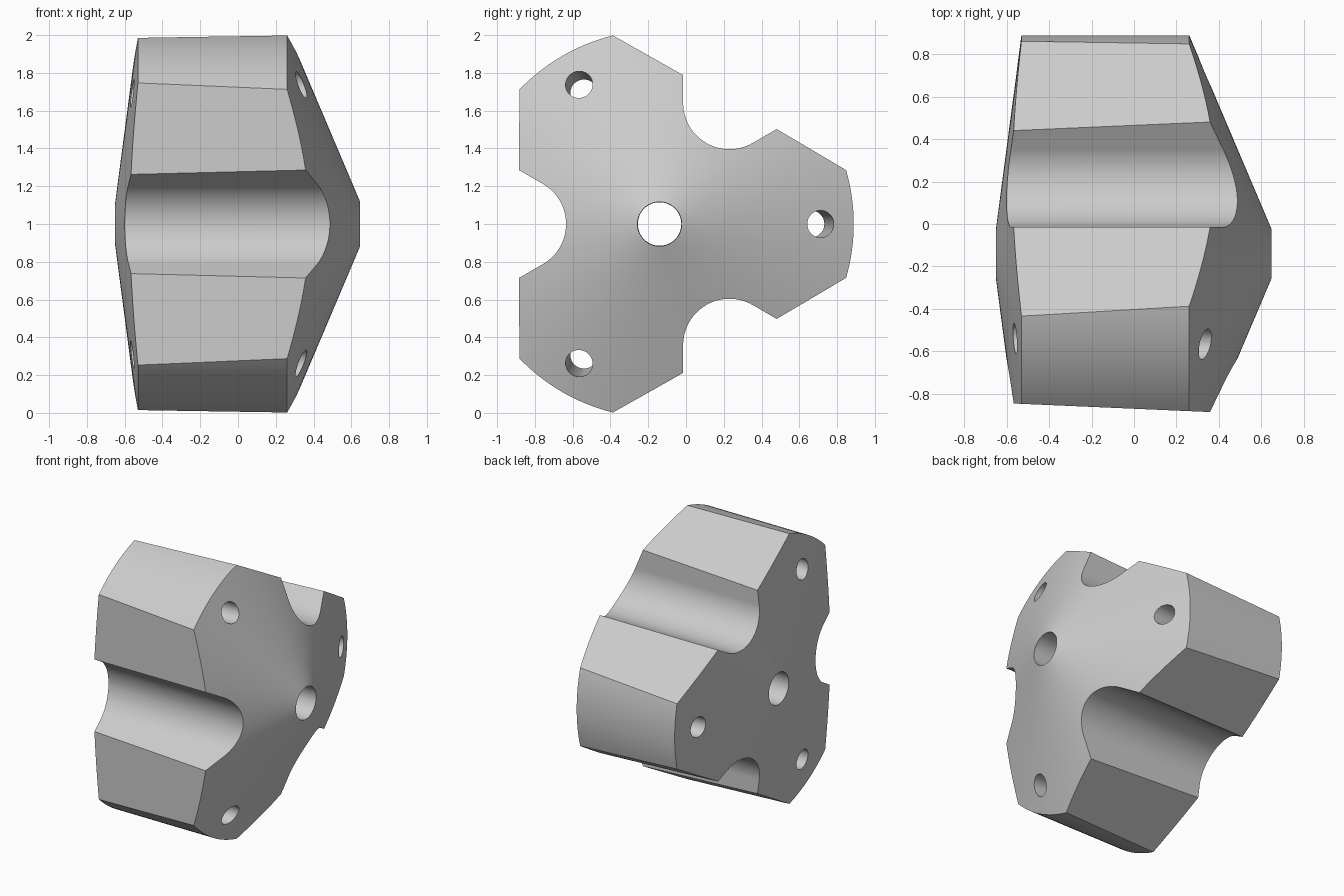
import bpy, bmesh
from math import sin, cos, pi, radians
from mathutils import Vector

if "Cube" in bpy.data.objects:
    bpy.data.objects.remove(bpy.data.objects["Cube"])

AXIS = Vector((0, -0.14, 1.0))   # the part's long axis runs along x through here


def loft(name, rings, closed=False):
    """Skin rings of points; cap the ends, or join last ring to first."""
    bm = bmesh.new()
    rows = [[bm.verts.new(p) for p in ring] for ring in rings]
    n = len(rows[0])
    pairs = list(zip(rows, rows[1:])) + ([(rows[-1], rows[0])] if closed else [])
    for a, b in pairs:
        for i in range(n):
            j = (i + 1) % n
            bm.faces.new((a[i], a[j], b[j], b[i]))
    if not closed:
        bm.faces.new(rows[0])
        bm.faces.new(rows[-1])
    bmesh.ops.recalc_face_normals(bm, faces=bm.faces)
    mesh = bpy.data.meshes.new(name)
    bm.to_mesh(mesh)
    bm.free()
    obj = bpy.data.objects.new(name, mesh)
    bpy.context.collection.objects.link(obj)
    return obj


def place(x, u, v, angle):
    """u points outward from the axis at the given angle, v across it."""
    return AXIS + Vector((x, u * cos(angle) - v * sin(angle),
                          u * sin(angle) + v * cos(angle)))


def circle(r, n, u=0):
    return [(u + r * cos(2 * pi * i / n), r * sin(2 * pi * i / n)) for i in range(n)]


# Double-cone body turned around the axis, with a central bore
profile = [(0.647, 0.117), (0.26, 1.028), (-0.53, 1.028), (-0.65, 0.115)]
body = loft("three_lobed_body",
            [[place(x, u, v, 0) for u, v in circle(r, 180)] for x, r in profile],
            closed=True)

# Groove section: round bottom with walls flaring out tangentially
GC, GR = 0.74, 0.245
arc = [radians(120 + 120 * i / 32) for i in range(33)]
groove = [(GC + GR * cos(a), GR * sin(a)) for a in arc]
flare_u = 1.4
flare_v = GR * sin(radians(60)) + (flare_u - GC + GR / 2) * 0.577
groove += [(flare_u, -flare_v), (flare_u, flare_v)]


def flat(d):
    return [(d, -1.2), (1.6, -1.2), (1.6, 1.2), (d, 1.2)]


# Cutters: drafted flat and groove between lobes, slanted hole through each lobe
cutters = []
for k in range(3):
    lobe = radians(120 * k)
    gap = lobe + radians(60)
    for name, back, front, angle in (
            ("flat_cutter", flat(0.686), flat(0.773), gap),
            ("groove_cutter", groove, groove, gap),
            ("hole_cutter", circle(0.072, 48, 0.774), circle(0.072, 48, 0.891), lobe)):
        cutters.append(loft(name, [[place(-1, u, v, angle) for u, v in back],
                                   [place(1, u, v, angle) for u, v in front]]))

for cutter in cutters:
    cutter.hide_render = True
    mod = body.modifiers.new(cutter.name, "BOOLEAN")
    mod.operation = "DIFFERENCE"
    mod.solver = "EXACT"
    mod.object = cutter

# Bake the cuts and drop the cutters
deps = bpy.context.evaluated_depsgraph_get()
result = bpy.data.meshes.new_from_object(body.evaluated_get(deps))
body.modifiers.clear()
body.data = result
for cutter in cutters:
    bpy.data.objects.remove(cutter)

# Plain grey material
grey = bpy.data.materials.new("plain_grey")
grey.use_nodes = True
grey.diffuse_color = (0.6, 0.6, 0.6, 1)
grey.node_tree.nodes["Principled BSDF"].inputs["Base Color"].default_value = (0.6, 0.6, 0.6, 1)
body.data.materials.clear()
body.data.materials.append(grey)

# Smooth the curved surfaces, keep the machined edges sharp
bpy.ops.object.select_all(action="DESELECT")
body.select_set(True)
bpy.context.view_layer.objects.active = body
bpy.ops.object.shade_smooth_by_angle(angle=radians(20))
weighted = body.modifiers.new("even_shading", "WEIGHTED_NORMAL")
weighted.keep_sharp = True
